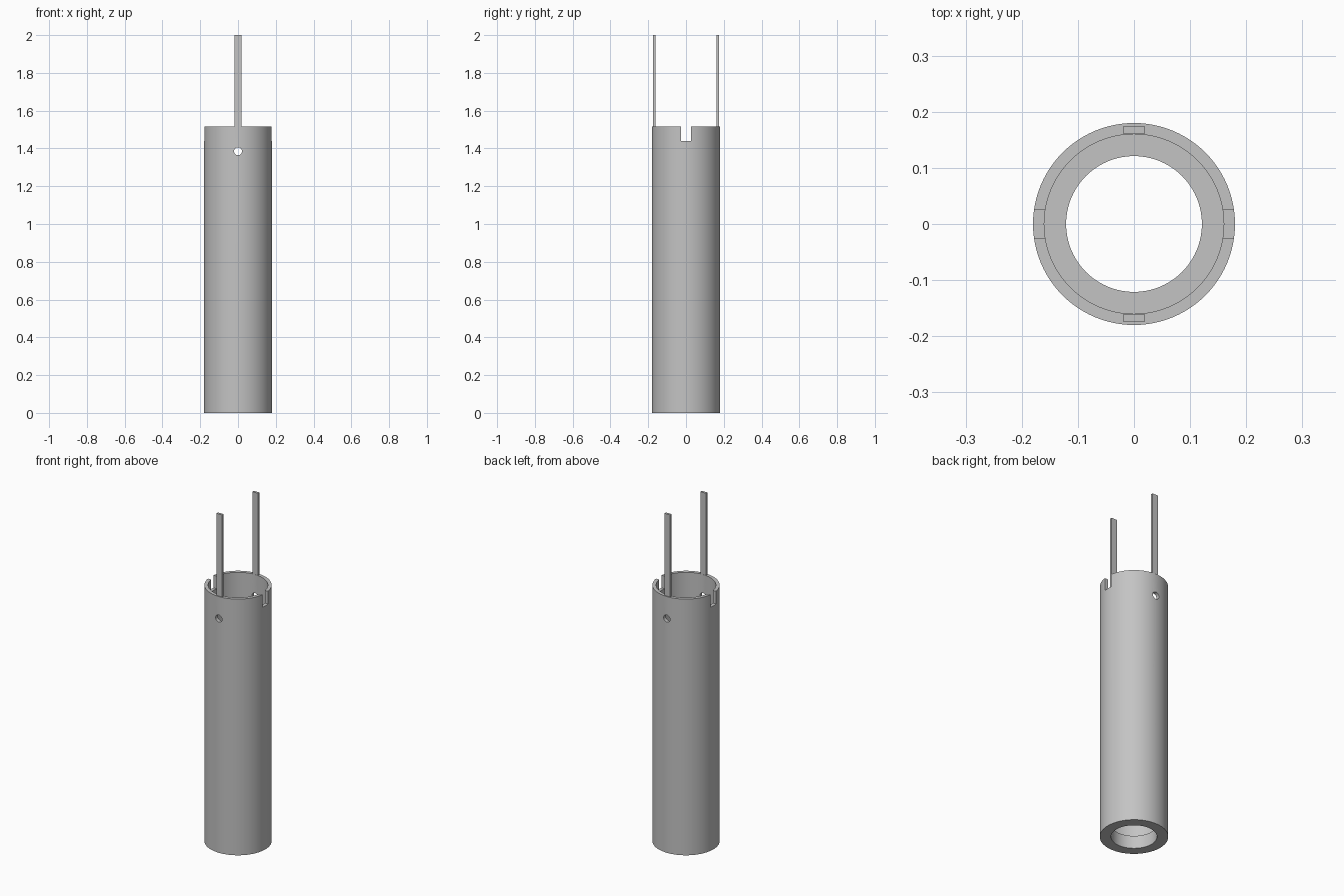
import bpy
import bmesh
import math
from mathutils import Matrix

if "Cube" in bpy.data.objects:
    bpy.data.objects.remove(bpy.data.objects["Cube"], do_unlink=True)

OUTER, INNER, LIP = 0.18, 0.16, 0.121
RIM, NOTCH_FLOOR, LIP_TOP = 1.515, 1.44, 0.075
HOLE_Z, HOLE_R = 1.385, 0.021
SEGMENTS = 96

grey = bpy.data.materials.new("Plain grey")
grey.use_nodes = True
colour = (0.55, 0.55, 0.55, 1)
grey.diffuse_color = colour
grey.node_tree.nodes["Principled BSDF"].inputs["Base Color"].default_value = colour


def make_object(name, bm):
    bmesh.ops.recalc_face_normals(bm, faces=bm.faces)
    mesh = bpy.data.meshes.new(name)
    bm.to_mesh(mesh)
    bm.free()
    mesh.materials.append(grey)
    obj = bpy.data.objects.new(name, mesh)
    bpy.context.collection.objects.link(obj)
    return obj


def box(name, low, high):
    bm = bmesh.new()
    size = [h - l for l, h in zip(low, high)]
    centre = [(h + l) / 2 for l, h in zip(low, high)]
    matrix = Matrix.Translation(centre) @ Matrix.Diagonal((*size, 1))
    bmesh.ops.create_cube(bm, size=1, matrix=matrix)
    return make_object(name, bm)


# Tube with an inward lip at the foot, turned from its wall section
profile = [(LIP, 0), (OUTER, 0), (OUTER, RIM), (INNER, RIM), (INNER, LIP_TOP), (LIP, LIP_TOP)]
bm = bmesh.new()
points = [bm.verts.new((r, 0, z)) for r, z in profile]
edges = [bm.edges.new((points[i - 1], points[i])) for i in range(len(points))]
bmesh.ops.spin(bm, geom=points + edges, cent=(0, 0, 0), axis=(0, 0, 1),
               angle=math.tau, steps=SEGMENTS, use_merge=True)
bmesh.ops.remove_doubles(bm, verts=bm.verts, dist=1e-5)
tube = make_object("tube", bm)

# Side notches in the rim, and the cross hole through front and back walls
notch_cutter = box("notch_cutter", (-0.3, -0.026, NOTCH_FLOOR), (0.3, 0.026, RIM + 0.1))
bm = bmesh.new()
bmesh.ops.create_cone(bm, cap_ends=True, segments=32, radius1=HOLE_R, radius2=HOLE_R, depth=0.6,
                      matrix=Matrix.Translation((0, 0, HOLE_Z)) @ Matrix.Rotation(math.pi / 2, 4, "X"))
hole_cutter = make_object("hole_cutter", bm)

bpy.context.view_layer.objects.active = tube
for cutter in (notch_cutter, hole_cutter):
    cutter.hide_render = True
    cut = tube.modifiers.new(cutter.name, "BOOLEAN")
    cut.operation = "DIFFERENCE"
    cut.solver = "EXACT"
    cut.object = cutter
    bpy.ops.object.modifier_apply(modifier=cut.name)
    bpy.data.objects.remove(cutter, do_unlink=True)

bpy.ops.object.select_all(action="DESELECT")
tube.select_set(True)
bpy.ops.object.shade_smooth_by_angle(angle=math.radians(30))

# Thin upright strips standing on the rim
for name, side in (("front_strip", -1), ("back_strip", 1)):
    near, far = sorted((side * 0.1605, side * 0.1745))
    box(name, (-0.019, near, RIM), (0.019, far, 2))
